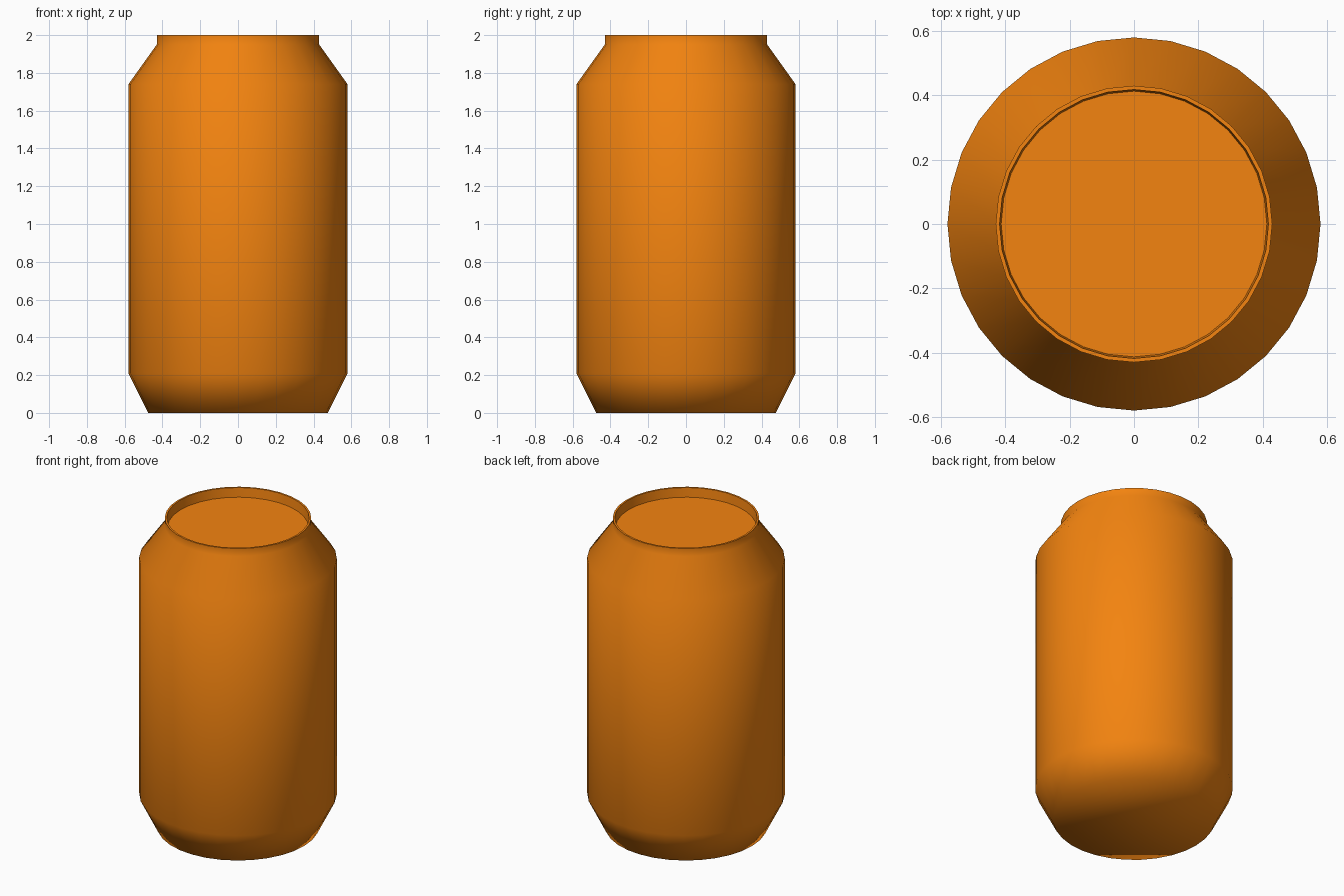
import bpy
import bmesh
from math import cos, sin, tau, radians

if "Cube" in bpy.data.objects:
    bpy.data.objects.remove(bpy.data.objects["Cube"])

SIDES = 32

# (radius, height) from the base, over the shoulder and rim, down to the recessed lid
PROFILE = [
    (0.475, 0.0), (0.58, 0.21), (0.58, 1.74), (0.43, 1.95),
    (0.43, 2.0), (0.418, 2.0), (0.413, 1.94),
]


def lathe(name, profile, sides, color):
    bm = bmesh.new()
    rings = [[bm.verts.new((r * cos(tau * i / sides), r * sin(tau * i / sides), z))
              for i in range(sides)] for r, z in profile]
    for lower, upper in zip(rings, rings[1:]):
        for i in range(sides):
            j = (i + 1) % sides
            bm.faces.new((lower[i], lower[j], upper[j], upper[i]))
    # flat base and lid
    bm.faces.new(rings[0][::-1])
    bm.faces.new(rings[-1])
    bmesh.ops.recalc_face_normals(bm, faces=bm.faces)
    mesh = bpy.data.meshes.new(name)
    bm.to_mesh(mesh)
    bm.free()
    obj = bpy.data.objects.new(name, mesh)
    bpy.context.collection.objects.link(obj)
    mat = bpy.data.materials.new(name + "_paint")
    mat.diffuse_color = color
    mat.use_nodes = True
    mat.node_tree.nodes["Principled BSDF"].inputs["Base Color"].default_value = mat.diffuse_color
    mesh.materials.append(mat)
    return obj


# can body with rim and sunken lid
can = lathe("drink_can", PROFILE, SIDES, (0.9, 0.23, 0.005, 1))

# soft body and base edge, crisp rim and lid
bpy.ops.object.select_all(action='DESELECT')
can.select_set(True)
bpy.context.view_layer.objects.active = can
bpy.ops.object.shade_smooth_by_angle(angle=radians(70))
